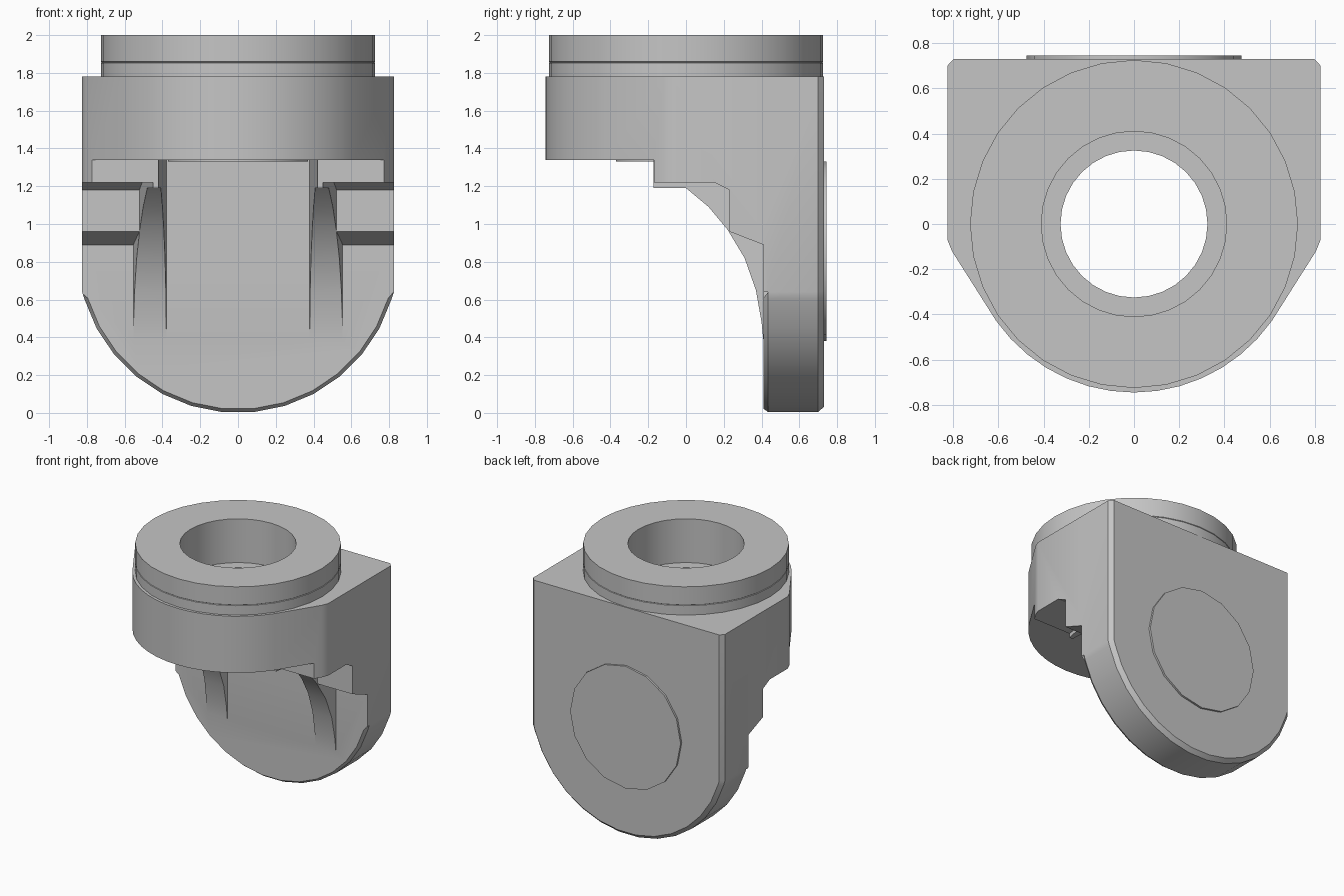
import bpy, bmesh, math

if "Cube" in bpy.data.objects:
    bpy.data.objects.remove(bpy.data.objects["Cube"], do_unlink=True)

grey = bpy.data.materials.new("plain grey")
grey.use_nodes = True
GREY = (0.56, 0.56, 0.56, 1)
grey.diffuse_color = GREY
grey.node_tree.nodes["Principled BSDF"].inputs["Base Color"].default_value = GREY


def make(name, bm):
    mesh = bpy.data.meshes.new(name)
    bm.to_mesh(mesh)
    bm.free()
    mesh.materials.append(grey)
    obj = bpy.data.objects.new(name, mesh)
    bpy.context.collection.objects.link(obj)
    return obj


def loft(name, rings):
    """Closed solid through rings of equal length."""
    bm = bmesh.new()
    loops = [[bm.verts.new(p) for p in ring] for ring in rings]
    for a, b in zip(loops, loops[1:]):
        for i in range(len(a)):
            j = (i + 1) % len(a)
            bm.faces.new((a[i], a[j], b[j], b[i]))
    bm.faces.new(loops[0][::-1])
    bm.faces.new(loops[-1])
    bmesh.ops.recalc_face_normals(bm, faces=bm.faces)
    return make(name, bm)


def arc(radius, start, end, steps, cx=0, cy=0):
    angles = [math.radians(start + (end - start) * i / steps) for i in range(steps + 1)]
    return [(cx + radius * math.cos(a), cy + radius * math.sin(a)) for a in angles]


def circle(radius, sides, cx=0, cy=0):
    return arc(radius, 0, 360, sides, cx, cy)[:-1]


def combine(target, tool, operation):
    mod = target.modifiers.new(operation, "BOOLEAN")
    mod.object, mod.operation, mod.solver = tool, operation, "EXACT"
    bpy.context.view_layer.objects.active = target
    bpy.ops.object.modifier_apply(modifier=mod.name)
    bpy.data.objects.remove(tool, do_unlink=True)


def smooth(obj, degrees):
    bpy.ops.object.select_all(action="DESELECT")
    obj.select_set(True)
    bpy.context.view_layer.objects.active = obj
    bpy.ops.object.shade_smooth_by_angle(angle=math.radians(degrees))


# Body: plan outline, arched outline and stepped side outline intersected
plan = [(-0.825, 0.73), (-0.825, -0.07), (-0.805, -0.12)]
plan += arc(0.745, 215, 325, 14) + [(0.805, -0.12), (0.825, -0.07), (0.825, 0.73)]
body = loft("body", [[(x, y, z) for x, y in plan] for z in (-0.1, 1.78)])

arch = [(-0.825, 2.2), (-0.825, 0.64)]
arch += arc(0.85, 196.9, 343.1, 13, 0, 0.85) + [(0.825, 0.64), (0.825, 2.2)]


def arch_ring(y, scale, lowest_part_only=False):
    ring = []
    for x, z in arch:
        s = 1 if lowest_part_only and z > 0.62 else scale
        ring.append((x * s, y, 0.85 + (z - 0.85) * s))
    return ring


arch_tool = loft("arch_tool", [
    arch_ring(-0.9, 1), arch_ring(0.39, 1), arch_ring(0.4, 0.97, True),
    arch_ring(0.435, 1), arch_ring(0.7, 1), arch_ring(0.74, 0.955)])
combine(body, arch_tool, "INTERSECT")

side = [(-0.9, 2), (-0.9, 1.34), (-0.17, 1.34), (-0.17, 1.22), (0.15, 1.22),
        (0.23, 1.18), (0.23, 0.96), (0.41, 0.89), (0.41, -0.1), (0.9, -0.1), (0.9, 2)]
side_tool = loft("side_tool", [[(x, y, z) for y, z in side] for x in (-1, 1)])
combine(body, side_tool, "INTERSECT")

# Open channel in front of the back plate, below the bore
channel = [(-0.43, -0.3), (0.43, -0.3), (0.43, 0.41), (-0.43, 0.41)]
channel_tool = loft("channel_tool", [[(x, y, z) for x, y in channel] for z in (0.8, 1.34)])
combine(body, channel_tool, "DIFFERENCE")

# Pair of concave gussets beside the channel, thickening towards the plate
gusset = [(-0.172, 1.5), (-0.172, 1.19), (0, 1.19), (0.12, 1.09), (0.22, 0.97),
          (0.31, 0.82), (0.37, 0.65), (0.4, 0.48), (0.415, 0.33), (0.55, 0.33), (0.55, 1.5)]
for s in (-1, 1):
    inner = [(s * (0.42 - 0.07 * (y + 0.17)), y, z) for y, z in gusset]
    outer = [(s * (0.45 + 0.18 * (y + 0.17)), y, z) for y, z in gusset]
    combine(body, loft("gusset", [inner, outer]), "UNION")

# Raised round pad on the back
back_pad = loft("back_pad", [[(x, y, z) for x, z in circle(0.475, 16, 0, 0.855)]
                             for y in (0.6, 0.745)])
combine(body, back_pad, "UNION")

# Stepped hole through the body that takes the collar
for radius, bottom, top in ((0.42, 1.65, 2.1), (0.35, 1.25, 1.7)):
    hole = loft("hole", [[(x, y, z) for x, y in circle(radius, 32)] for z in (bottom, top)])
    combine(body, hole, "DIFFERENCE")
smooth(body, 25)

# Collar: turned ring with a fine groove, stepped through bore and lower lip
profile = [(0.725, 1.775), (0.725, 1.853), (0.721, 1.856), (0.725, 1.859), (0.725, 2),
           (0.41, 2), (0.41, 1.66), (0.325, 1.66), (0.325, 1.33), (0.37, 1.33), (0.37, 1.345)]
SIDES = 32
bm = bmesh.new()
rings = [[bm.verts.new((x, y, z)) for x, y in circle(r, SIDES)] for r, z in profile]
for low, high in zip(rings, rings[1:]):
    for i in range(SIDES):
        j = (i + 1) % SIDES
        bm.faces.new((low[i], low[j], high[j], high[i]))
collar = make("collar", bm)
smooth(collar, 30)
